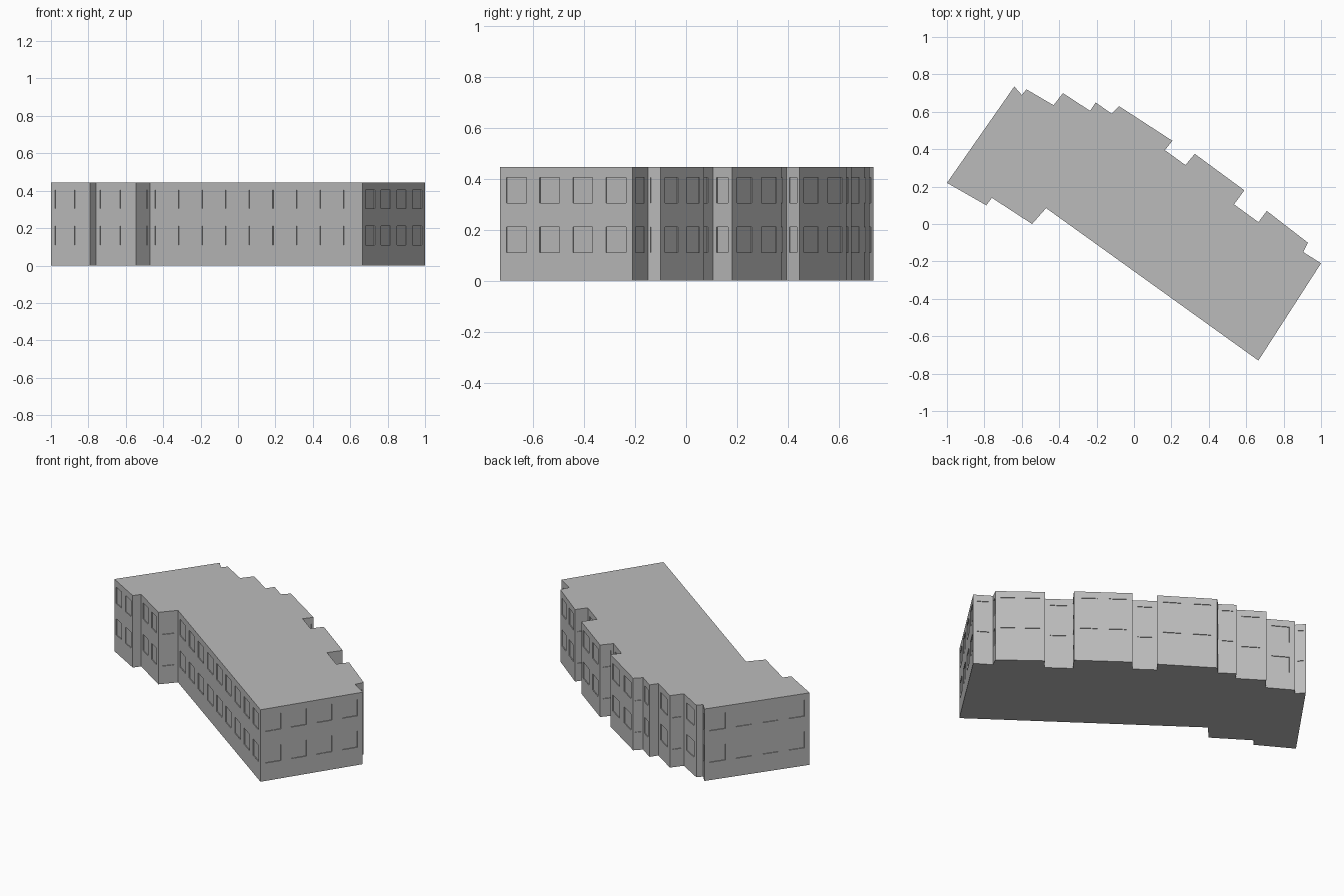
import bpy, bmesh
from mathutils import Vector

cube = bpy.data.objects.get("Cube")
if cube:
    bpy.data.objects.remove(cube, do_unlink=True)

HEIGHT = 0.445
BAY = 0.155          # typical width of one window bay
MARGIN = 0.2         # share of a bay on each side of a window
RECESS = 0.005
LEVELS = [0, 0.11, 0.21, 0.305, 0.405, HEIGHT]

# Footprint, counter-clockwise from the west corner
FOOTPRINT = [
    (-1, .22), (-.79, .10), (-.76, .14), (-.545, 0), (-.47, .085),
    (.665, -.73), (1, -.21), (.905, -.15), (.93, -.10), (.71, .07),
    (.665, .01), (.535, .105), (.59, .18), (.325, .375), (.275, .315),
    (.165, .395), (.205, .445), (-.08, .63), (-.12, .59), (-.205, .65),
    (-.235, .605), (-.38, .70), (-.43, .635), (-.575, .72), (-.6, .69),
    (-.64, .735)]

# Plain plaster
plaster = bpy.data.materials.new("grey_plaster")
plaster.use_nodes = True
GREY = (0.5, 0.5, 0.5, 1)
plaster.diffuse_color = GREY
plaster.node_tree.nodes["Principled BSDF"].inputs["Base Color"].default_value = GREY


def wall_stations(a, b):
    """Points along one wall, and whether a window follows each."""
    length = (b - a).length
    bays = max(1, round(length / BAY)) if length > 0.0555 else 0
    stations = [(a, False)]
    for i in range(bays):
        stations.append((a.lerp(b, (i + MARGIN) / bays), True))
        stations.append((a.lerp(b, (i + 1 - MARGIN) / bays), False))
    return stations


# Walls as a grid of panels, closed by a floor and a flat roof
corners = [Vector(p) for p in FOOTPRINT]
stations = []
for i, corner in enumerate(corners):
    stations += wall_stations(corner, corners[(i + 1) % len(corners)])

bm = bmesh.new()
rings = [[bm.verts.new((p.x, p.y, z)) for p, _ in stations] for z in LEVELS]
windows = []
for row, (low, high) in enumerate(zip(rings, rings[1:])):
    for i, (_, glazed) in enumerate(stations):
        j = (i + 1) % len(stations)
        panel = bm.faces.new((low[i], low[j], high[j], high[i]))
        if glazed and row % 2:
            windows.append(panel)
bm.faces.new(rings[-1])
bm.faces.new(reversed(rings[0]))
bm.normal_update()

# Recessed windows
for window in windows:
    inward = -window.normal * RECESS
    pane = bmesh.ops.extrude_discrete_faces(bm, faces=[window])["faces"][0]
    bmesh.ops.translate(bm, verts=pane.verts, vec=inward)
bm.normal_update()

mesh = bpy.data.meshes.new("building_block")
bm.to_mesh(mesh)
bm.free()
mesh.materials.append(plaster)
bpy.context.collection.objects.link(bpy.data.objects.new("building_block", mesh))
